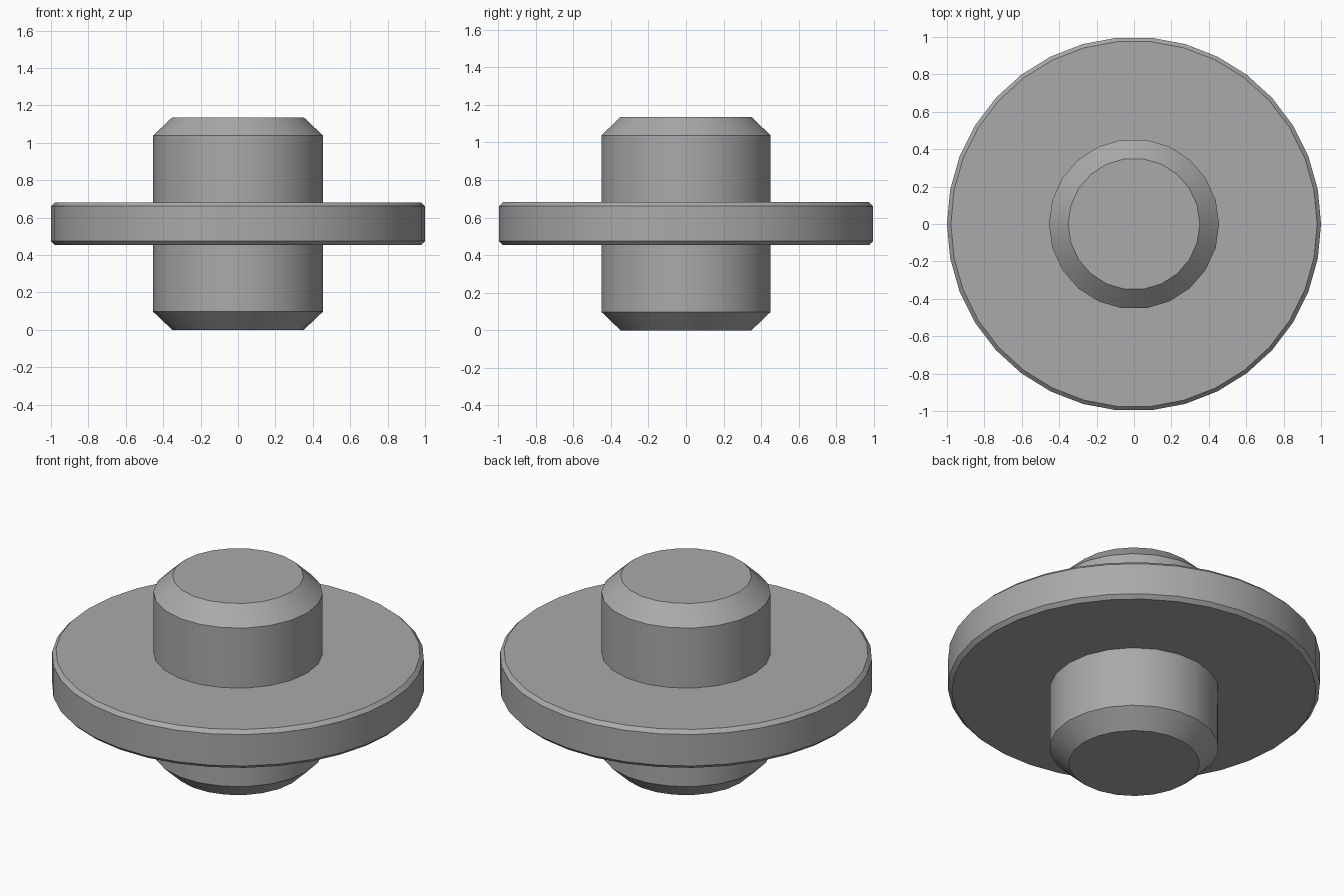
import bpy, math

if "Cube" in bpy.data.objects:
    bpy.data.objects.remove(bpy.data.objects["Cube"])

steel = bpy.data.materials.new("steel grey")
steel.diffuse_color = (0.4, 0.4, 0.4, 1)
steel.use_nodes = True
steel.node_tree.nodes["Principled BSDF"].inputs["Base Color"].default_value = steel.diffuse_color


def lathe(name, profile, sides, closed):
    """Turn (radius, z) points round the z axis; closed makes a ring, else the ends are capped."""
    verts = [(r * math.cos(2 * math.pi * i / sides), r * math.sin(2 * math.pi * i / sides), z)
             for r, z in profile for i in range(sides)]
    n = len(profile)
    faces = []
    for k in range(n if closed else n - 1):
        a, b = k * sides, (k + 1) % n * sides
        for i in range(sides):
            j = (i + 1) % sides
            faces.append((a + i, a + j, b + j, b + i))
    if not closed:
        faces.append(tuple(reversed(range(sides))))
        faces.append(tuple(range((n - 1) * sides, n * sides)))
    mesh = bpy.data.meshes.new(name)
    mesh.from_pydata(verts, [], faces)
    mesh.materials.append(steel)
    obj = bpy.data.objects.new(name, mesh)
    bpy.context.collection.objects.link(obj)
    bpy.ops.object.select_all(action='DESELECT')
    obj.select_set(True)
    bpy.context.view_layer.objects.active = obj
    bpy.ops.object.shade_smooth_by_angle(angle=math.radians(25))
    return obj


# Central hub with chamfered ends
lathe("hub", [(0.352, 0), (0.455, 0.098), (0.455, 1.038), (0.352, 1.136)], 22, False)

# Wide flange ring with small edge bevels, seated round the hub
lathe("flange", [(0.44, 0.454), (0.979, 0.454), (1.0, 0.475),
                 (1.0, 0.661), (0.979, 0.682), (0.44, 0.682)], 34, True)
